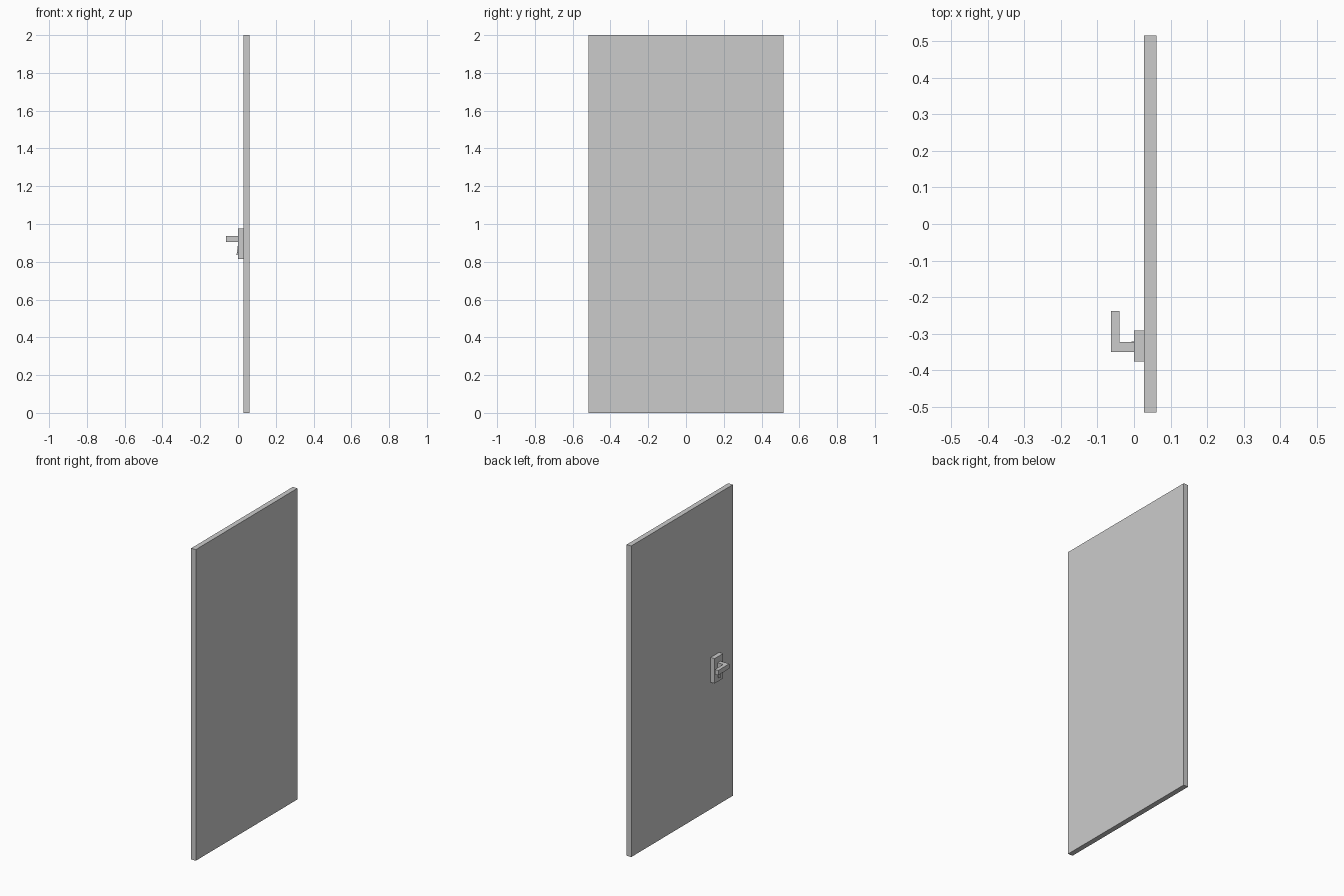
import bpy, bmesh, math
from mathutils import Matrix

if "Cube" in bpy.data.objects:
    bpy.data.objects.remove(bpy.data.objects["Cube"])


def prism(name, points, depth, place):
    """Extrude a closed 2D outline along local z, then place it."""
    bm = bmesh.new()
    face = bm.faces.new([bm.verts.new((u, v, 0)) for u, v in points])
    ext = bmesh.ops.extrude_face_region(bm, geom=[face])
    verts = [g for g in ext["geom"] if isinstance(g, bmesh.types.BMVert)]
    bmesh.ops.translate(bm, verts=verts, vec=(0, 0, depth))
    bm.transform(place)
    bmesh.ops.recalc_face_normals(bm, faces=bm.faces)
    mesh = bpy.data.meshes.new(name)
    bm.to_mesh(mesh)
    bm.free()
    obj = bpy.data.objects.new(name, mesh)
    bpy.context.collection.objects.link(obj)
    return obj


def box(name, x0, x1, y0, y1, z0, z1):
    return prism(name, [(x0, y0), (x1, y0), (x1, y1), (x0, y1)], z1 - z0,
                 Matrix.Translation((0, 0, z0)))


# Door leaf and the lock plate on its -x face
box("door_panel", 0.028, 0.061, -0.516, 0.516, 0, 2)
box("lock_plate", 0.0, 0.028, -0.376, -0.291, 0.815, 0.975)

# L-shaped lever handle
lever = [(0, -0.35), (-0.063, -0.35), (-0.063, -0.238),
         (-0.039, -0.238), (-0.039, -0.322), (0, -0.322)]
prism("lever_handle", lever, 0.031, Matrix.Translation((0, 0, 0.905)))

# Hanging keyhole cover: narrow at the top, rounded below, tilted outwards
r = 0.014
cover = [(-0.006, 0.035), (0.006, 0.035)][::-1]
cover += [(r * math.cos(a), r * math.sin(a))
          for a in (math.radians(150 + 30 * i) for i in range(9))]
yz_plane = Matrix(((0, 0, 1, 0), (1, 0, 0, 0), (0, 1, 0, 0), (0, 0, 0, 1)))
prism("keyhole_cover", cover, 0.005,
      Matrix.Translation((-0.006, -0.335, 0.849))
      @ Matrix.Rotation(math.radians(7), 4, 'Y') @ yz_plane)
